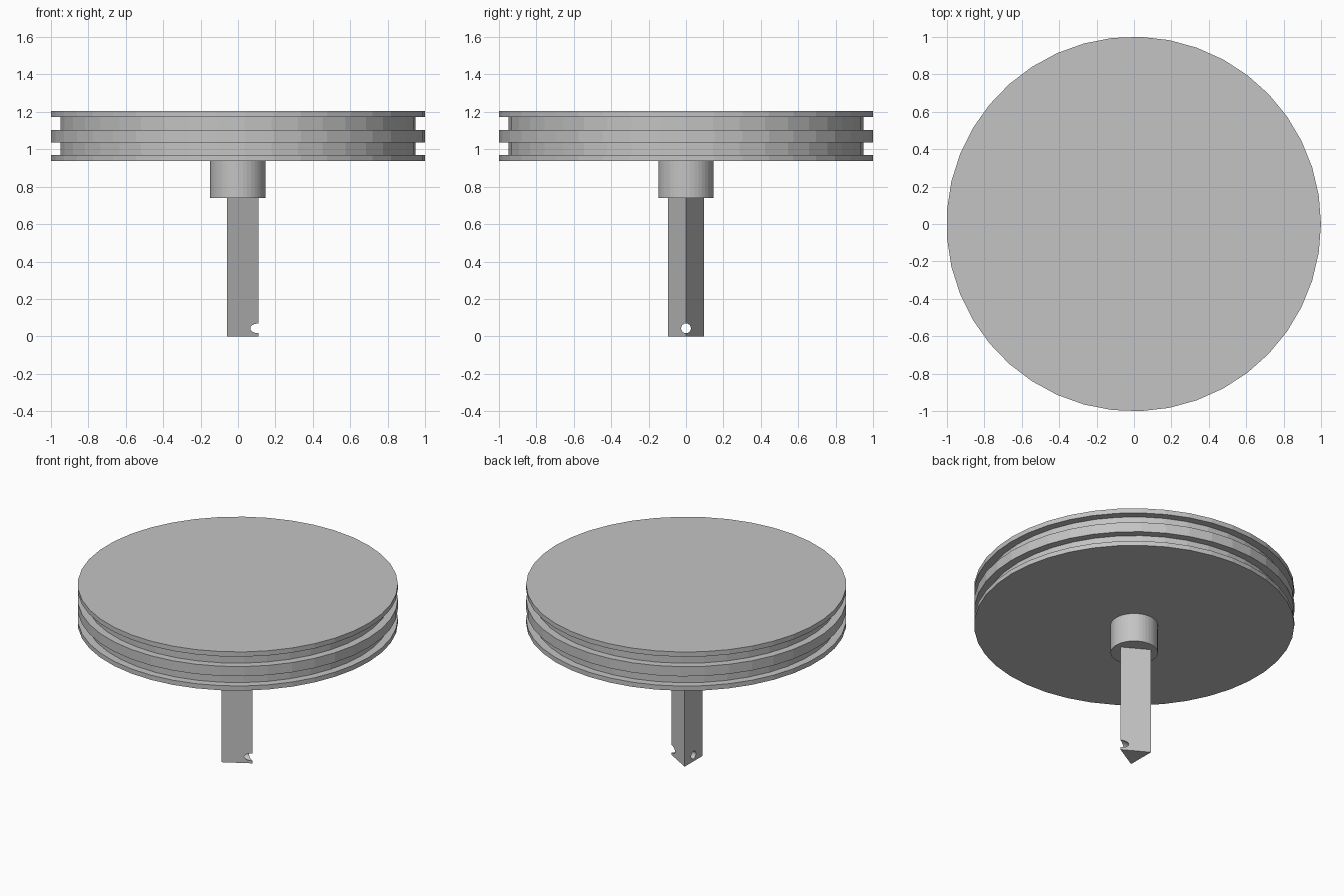
import bpy
import bmesh
import math
from mathutils import Matrix, Vector

SIDES = 41
CENTRE_X = -0.0015

cube = bpy.data.objects.get("Cube")
if cube:
    bpy.data.objects.remove(cube, do_unlink=True)

grey = bpy.data.materials.new("plain grey")
grey.use_nodes = True
grey.diffuse_color = (0.55, 0.55, 0.55, 1)
grey.node_tree.nodes["Principled BSDF"].inputs["Base Color"].default_value = grey.diffuse_color


def add_object(name, bm):
    bmesh.ops.recalc_face_normals(bm, faces=bm.faces)
    mesh = bpy.data.meshes.new(name)
    bm.to_mesh(mesh)
    bm.free()
    mesh.materials.append(grey)
    obj = bpy.data.objects.new(name, mesh)
    bpy.context.collection.objects.link(obj)
    return obj


def lathe(name, profile, sides):
    """Spin (radius, height) points about the z axis, first corner on +x."""
    bm = bmesh.new()
    verts = [bm.verts.new((r, 0, z)) for r, z in profile]
    edges = [bm.edges.new(pair) for pair in zip(verts, verts[1:])]
    bmesh.ops.spin(bm, geom=verts + edges, cent=(0, 0, 0), axis=(0, 0, 1),
                   angle=math.tau, steps=sides, use_merge=False)
    bmesh.ops.remove_doubles(bm, verts=bm.verts, dist=0.0001)
    bmesh.ops.dissolve_limit(bm, angle_limit=0.001, verts=bm.verts, edges=bm.edges)
    bmesh.ops.translate(bm, verts=bm.verts, vec=Vector((CENTRE_X, 0, 0)))
    return add_object(name, bm)


# Grooved disc: three rims with two channels between them
RIM, CHANNEL = 1.0007, 0.95
levels = [0.938, 0.97, 1.037, 1.104, 1.172, 1.205]
profile = [(0, levels[0])]
for i, (low, high) in enumerate(zip(levels, levels[1:])):
    radius = CHANNEL if i % 2 else RIM
    profile += [(radius, low), (radius, high)]
profile.append((0, levels[-1]))
lathe("grooved_disc", profile, SIDES)

# Collar under the disc
lathe("collar", [(0, 0.74), (0.148, 0.74), (0.148, 0.938), (0, 0.938)], SIDES)

# Three-sided post
post = lathe("post", [(0, 0), (0.112, 0), (0.112, 0.74), (0, 0.74)], 3)

# Pin hole drilled through the foot of the post along x
bm = bmesh.new()
bmesh.ops.create_cone(bm, cap_ends=True, segments=32, radius1=0.026, radius2=0.026, depth=0.6,
                      matrix=Matrix.Translation((0, 0, 0.043)) @ Matrix.Rotation(math.pi / 2, 4, "Y"))
drill = add_object("pin_hole_cutter", bm)
drill.hide_render = True
cut = post.modifiers.new("pin hole", "BOOLEAN")
cut.operation = "DIFFERENCE"
cut.solver = "EXACT"
cut.object = drill
bpy.context.view_layer.objects.active = post
bpy.ops.object.modifier_apply(modifier=cut.name)
bpy.data.objects.remove(drill, do_unlink=True)
